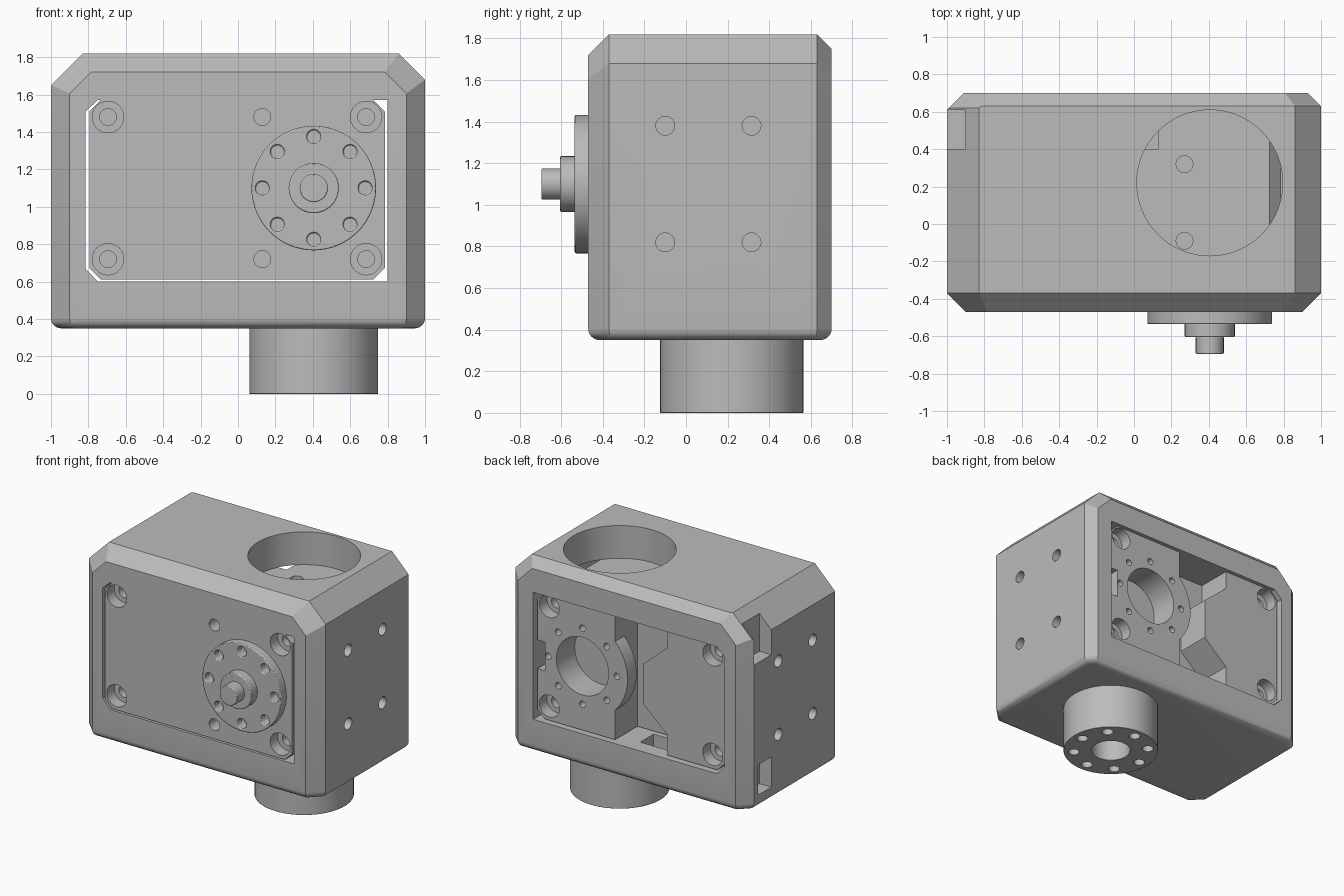
import bpy, bmesh, math
from mathutils import Vector, Matrix

if "Cube" in bpy.data.objects:
    bpy.data.objects.remove(bpy.data.objects["Cube"], do_unlink=True)

grey = bpy.data.materials.new("machined_grey")
grey.use_nodes = True
grey.diffuse_color = (0.5, 0.5, 0.5, 1)
grey.node_tree.nodes["Principled BSDF"].inputs["Base Color"].default_value = (0.5, 0.5, 0.5, 1)

SHAFT_X, SHAFT_Z, COL_Y = 0.405, 1.1, 0.22
FRONT, BACK = -0.47, 0.70


def finish(bm, name):
    bmesh.ops.recalc_face_normals(bm, faces=bm.faces[:])
    mesh = bpy.data.meshes.new(name)
    bm.to_mesh(mesh)
    bm.free()
    obj = bpy.data.objects.new(name, mesh)
    bpy.context.collection.objects.link(obj)
    mesh.materials.append(grey)
    return obj


def box(name, x, y, z):
    bm = bmesh.new()
    bmesh.ops.create_cube(bm, size=1)
    for v in bm.verts:
        v.co = Vector([a[0] if c < 0 else a[1] for a, c in zip((x, y, z), v.co)])
    return finish(bm, name)


def cylinder(name, start, end, r, sides=48):
    a, b = Vector(start), Vector(end)
    bm = bmesh.new()
    spin = (b - a).to_track_quat('Z', 'Y').to_matrix().to_4x4()
    bmesh.ops.create_cone(bm, cap_ends=True, segments=sides, radius1=r, radius2=r,
                          depth=(b - a).length,
                          matrix=Matrix.Translation((a + b) / 2) @ spin)
    return finish(bm, name)


def prism(name, profile, y0, y1):
    bm = bmesh.new()
    face = bm.faces.new([bm.verts.new((x, y0, z)) for x, z in profile])
    out = bmesh.ops.extrude_face_region(bm, geom=[face])["geom"]
    moved = [g for g in out if isinstance(g, bmesh.types.BMVert)]
    bmesh.ops.translate(bm, verts=moved, vec=(0, y1 - y0, 0))
    return finish(bm, name)


def combine(target, tool, operation='DIFFERENCE'):
    mod = target.modifiers.new("boolean", 'BOOLEAN')
    mod.operation, mod.solver, mod.object = operation, 'EXACT', tool
    bpy.context.view_layer.objects.active = target
    bpy.ops.object.modifier_apply(modifier=mod.name)
    bpy.data.objects.remove(tool, do_unlink=True)


def drill(target, start, end, r, sides=24):
    combine(target, cylinder("drill", start, end, r, sides), 'DIFFERENCE')


def ring(radius, count=8):
    for i in range(count):
        a = math.tau * i / count
        yield radius * math.cos(a), radius * math.sin(a)


# Housing block: a box with planed-off edges and rounded bottom
def housing_block():
    bm = bmesh.new()
    bmesh.ops.create_cube(bm, size=1)
    for v in bm.verts:
        v.co = Vector((2 * v.co.x, (FRONT + BACK) / 2 + 1.17 * v.co.y, 1.085 + 1.47 * v.co.z))
    planes = [((-1, 0, 1.65), (-1, 0, 1)), ((1, 0, 1.68), (1, 0, 1)),
              ((-1, -0.37, 1), (-1, -1, 0)), ((1, -0.37, 1), (1, -1, 0)),
              ((-1, 0.61, 1), (-1, 1, 0)), ((1, 0.63, 1), (1, 1, 0)),
              ((0, -0.37, 1.82), (0, -1, 1)), ((0, 0.63, 1.82), (0, 1, 1)),
              ((-1, -0.37, 1.65), (-1, -1.45, 1)), ((1, -0.37, 1.68), (1, -1.75, 1)),
              ((-1, 0.62, 1.65), (-1, 1.45, 1)), ((1, 0.63, 1.68), (1, 1.75, 1))]
    for point, normal in planes:
        geom = bm.verts[:] + bm.edges[:] + bm.faces[:]
        cut = bmesh.ops.bisect_plane(bm, geom=geom, plane_co=point, plane_no=normal,
                                     clear_outer=True, dist=1e-5)["geom_cut"]
        edges = [g for g in cut if isinstance(g, bmesh.types.BMEdge)]
        bmesh.ops.holes_fill(bm, edges=edges, sides=0)
    low = [e for e in bm.edges if all(v.co.z < 0.351 for v in e.verts)]
    bmesh.ops.bevel(bm, geom=low, offset=0.055, segments=6, profile=0.5, affect='EDGES')
    return finish(bm, "housing")


housing = housing_block()
# Through opening for the actuator, round top access and cable pockets
opening = [(-0.815, 0.67), (-0.75, 0.6), (0.8, 0.6), (0.8, 1.57), (-0.75, 1.57), (-0.815, 1.51)]
combine(housing, prism("cutter", opening, -1, 1))
drill(housing, (SHAFT_X, COL_Y, 1.5), (SHAFT_X, COL_Y, 2), 0.39, 64)
combine(housing, box("cutter", (-1.1, -0.9), (0.4, 0.61), (1.46, 1.9)))
combine(housing, box("cutter", (-1.1, -0.9), (0.4, 0.56), (0.45, 0.68)))
combine(housing, box("cutter", (-0.25, -0.02), (0.42, 0.58), (0.45, 0.65)))
# Mounting holes in both sides
for side in (-1, 1):
    for y in (-0.1, 0.315):
        for z in (0.82, 1.38):
            drill(housing, (side * 1.1, y, z), (side * 0.88, y, z), 0.045)

# Actuator body with clipped corners
ACT_BACK = 0.67
L, R, B, T, C = -0.795, 0.785, 0.612, 1.57, 0.06
actuator = prism("actuator_body", [(L + C, B), (R - C, B), (R, B + C), (R, T - C),
                                   (R - C, T), (L + C, T), (L, T - C), (L, B + C)],
                 FRONT, ACT_BACK)
# Rear cable window, with the idler rim and the cover tongue standing in it
combine(actuator, box("cutter", (-0.31, 0.13), (0.4, 0.9), (0.5, 1.7)))
combine(actuator, cylinder("rim", (SHAFT_X, 0.56, SHAFT_Z), (SHAFT_X, ACT_BACK, SHAFT_Z), 0.38, 64), 'UNION')
tongue = [(-0.35, 0.77), (-0.31, 0.77), (-0.11, 0.945), (-0.11, 1.255), (-0.31, 1.43), (-0.35, 1.43)]
combine(actuator, prism("tongue", tongue, 0.38, ACT_BACK), 'UNION')
combine(actuator, box("cutter", (0.72, 0.9), (0.4, 0.9), (0.98, 1.2)))
# Idler bore and its ring of screw holes
drill(actuator, (SHAFT_X, 0.45, SHAFT_Z), (SHAFT_X, 0.8, SHAFT_Z), 0.22, 48)
for dx, dz in ring(0.29):
    drill(actuator, (SHAFT_X + dx, 0.6, SHAFT_Z + dz), (SHAFT_X + dx, 0.8, SHAFT_Z + dz), 0.025, 16)
# Counterbored corner screws, front and back
for x in (-0.695, 0.685):
    for z in (0.72, 1.48):
        for face, inward in ((FRONT, 1), (ACT_BACK, -1)):
            drill(actuator, (x, face - 0.1 * inward, z), (x, face + 0.09 * inward, z), 0.084, 32)
            drill(actuator, (x, face, z), (x, face + 0.2 * inward, z), 0.045)
for z in (0.72, 1.48):
    drill(actuator, (0.13, -0.6, z), (0.13, -0.35, z), 0.045)
for y in (-0.09, 0.32):
    drill(actuator, (0.27, y, 1.45), (0.27, y, 1.7), 0.045)

# Output flange with hub and shaft
flange = cylinder("output_flange", (SHAFT_X, -0.535, SHAFT_Z), (SHAFT_X, -0.46, SHAFT_Z), 0.333, 64)
for dx, dz in ring(0.275):
    drill(flange, (SHAFT_X + dx, -0.6, SHAFT_Z + dz), (SHAFT_X + dx, -0.48, SHAFT_Z + dz), 0.037)
hub = cylinder("output_hub", (SHAFT_X, -0.605, SHAFT_Z), (SHAFT_X, -0.53, SHAFT_Z), 0.134)
shaft = cylinder("output_shaft", (SHAFT_X, -0.695, SHAFT_Z), (SHAFT_X, -0.6, SHAFT_Z), 0.075)

# Mounting column below, with centre bore and bolt circle
column = cylinder("mounting_column", (SHAFT_X, COL_Y, 0), (SHAFT_X, COL_Y, 0.37), 0.344, 64)
drill(column, (SHAFT_X, COL_Y, -0.1), (SHAFT_X, COL_Y, 0.2), 0.14, 48)
for dx, dy in ring(0.27):
    drill(column, (SHAFT_X + dx, COL_Y + dy, -0.1), (SHAFT_X + dx, COL_Y + dy, 0.12), 0.04)

# Softened rims on the turned parts
for obj in (flange, hub, shaft, column):
    mod = obj.modifiers.new("soft_rim", 'BEVEL')
    mod.width, mod.segments, mod.limit_method = 0.006, 2, 'ANGLE'

# Smooth round surfaces, keep machined edges crisp
bpy.ops.object.select_all(action='DESELECT')
for obj in (housing, actuator, flange, hub, shaft, column):
    obj.select_set(True)
    bpy.context.view_layer.objects.active = obj
bpy.ops.object.shade_smooth_by_angle(angle=math.radians(30))
